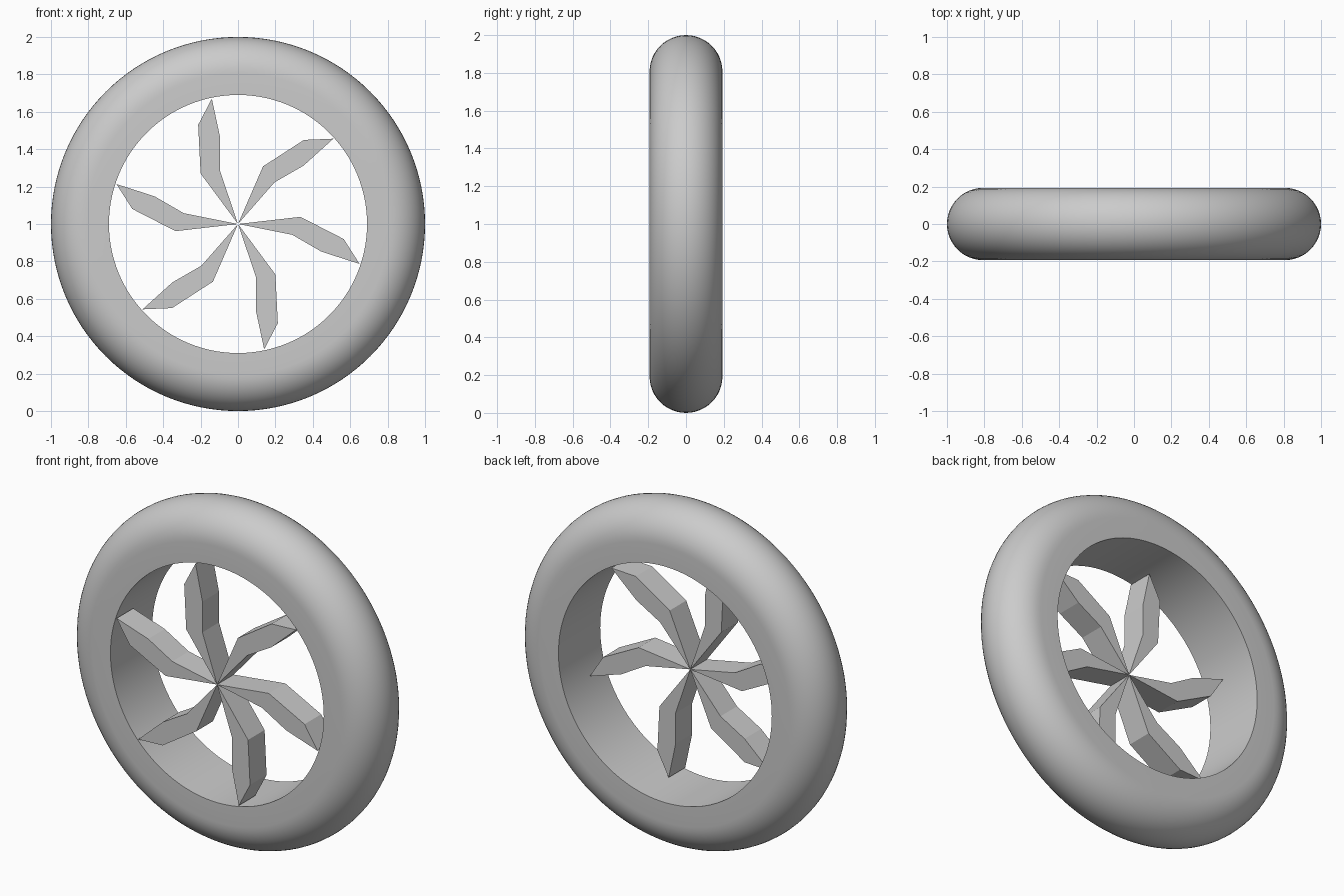
import bpy, bmesh, math
from mathutils import Matrix, Vector

cube = bpy.data.objects.get("Cube")
if cube:
    bpy.data.objects.remove(cube)

HALF_WIDTH = 0.193
HOLE_RADIUS = 0.69
SPOKE_DEPTH = 0.153
CENTRE = Vector((0, 0, 1))

grey = bpy.data.materials.new("plain_grey")
grey.use_nodes = True
grey.diffuse_color = (0.6, 0.6, 0.6, 1)
grey.node_tree.nodes["Principled BSDF"].inputs["Base Color"].default_value = grey.diffuse_color


def make_object(name, bm):
    bmesh.ops.recalc_face_normals(bm, faces=bm.faces)
    mesh = bpy.data.meshes.new(name)
    bm.to_mesh(mesh)
    bm.free()
    mesh.materials.append(grey)
    obj = bpy.data.objects.new(name, mesh)
    obj.location = CENTRE
    bpy.context.collection.objects.link(obj)
    return obj


# Tyre: flat-sided profile with a half-round tread, spun about the y axis
bm = bmesh.new()
profile = [(HOLE_RADIUS, -HALF_WIDTH)]
for i in range(25):
    a = math.pi * (i / 24 - 0.5)
    profile.append((1 - HALF_WIDTH + HALF_WIDTH * math.cos(a), HALF_WIDTH * math.sin(a)))
profile.append((HOLE_RADIUS, HALF_WIDTH))
verts = [bm.verts.new((r, y, 0)) for r, y in profile]
edges = [bm.edges.new((v, verts[(i + 1) % len(verts)])) for i, v in enumerate(verts)]
bmesh.ops.spin(bm, geom=verts + edges, cent=(0, 0, 0), axis=(0, 1, 0),
               angle=math.tau, steps=128, use_merge=True)
bmesh.ops.remove_doubles(bm, verts=bm.verts, dist=0.0001)
tyre = make_object("tyre", bm)
bpy.ops.object.select_all(action="DESELECT")
tyre.select_set(True)
bpy.context.view_layer.objects.active = tyre
bpy.ops.object.shade_smooth_by_angle(angle=math.radians(30))

# Spokes: six bent blades, flush with the front and reaching part way back
outline = [(0, 0), (0.2, -0.27), (0.213, -0.53), (0.14, -0.67), (0.095, -0.46), (0.095, -0.28)]
for n in range(6):
    bm = bmesh.new()
    blade = bm.faces.new([bm.verts.new((x, -HALF_WIDTH, z)) for x, z in outline])
    back = bmesh.ops.extrude_face_region(bm, geom=[blade], use_keep_orig=True)
    moved = [g for g in back["geom"] if isinstance(g, bmesh.types.BMVert)]
    bmesh.ops.translate(bm, verts=moved, vec=(0, SPOKE_DEPTH, 0))
    bmesh.ops.rotate(bm, verts=bm.verts, cent=(0, 0, 0),
                     matrix=Matrix.Rotation(n * math.tau / 6, 3, "Y"))
    make_object(f"spoke_{n + 1}", bm)
